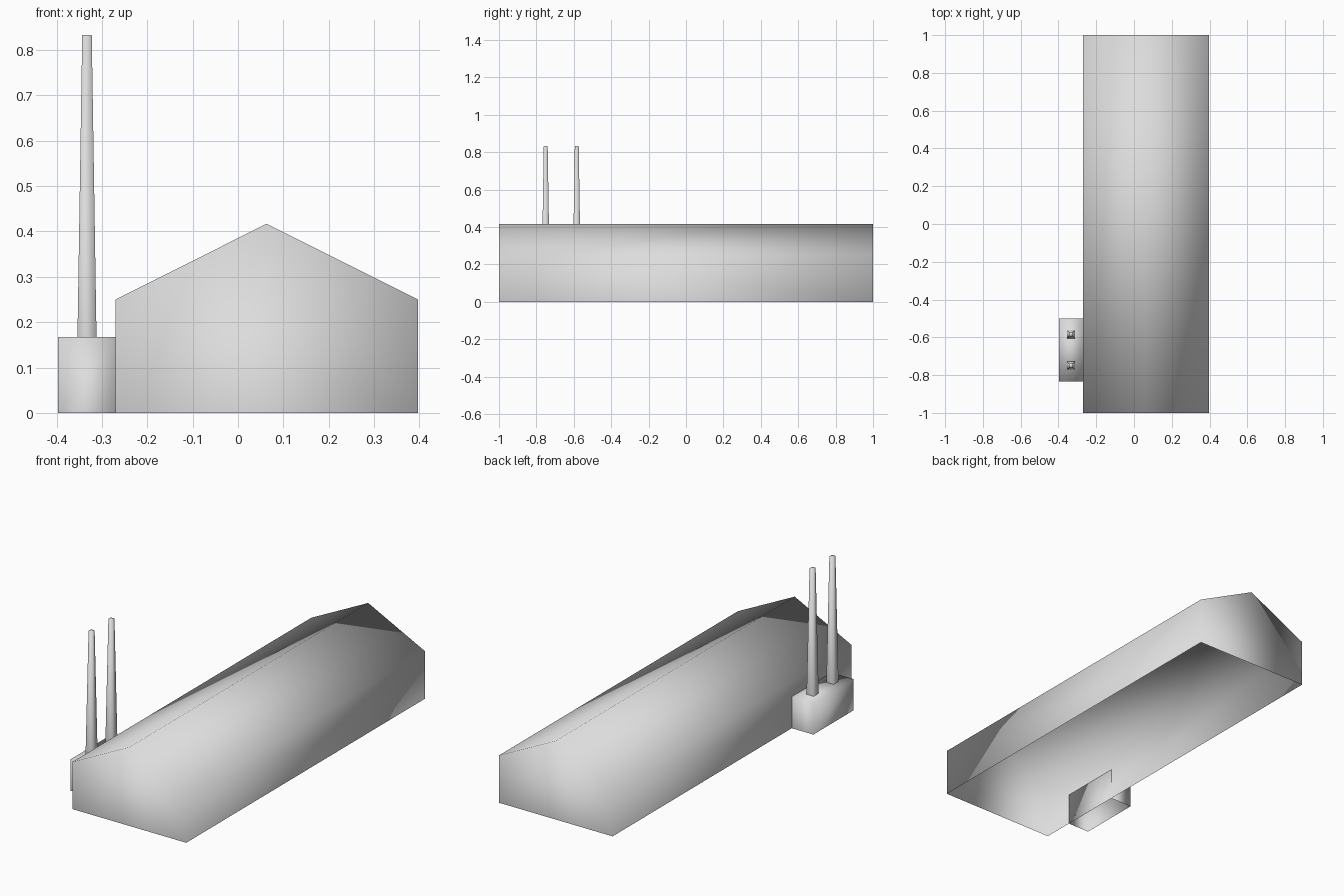
import bpy
import bmesh

cube = bpy.data.objects.get("Cube")
if cube:
    bpy.data.objects.remove(cube, do_unlink=True)

# Single flat colour
grey = bpy.data.materials.new("light grey")
grey.use_nodes = True
colour = (0.72, 0.72, 0.72, 1)
grey.diffuse_color = colour
grey.node_tree.nodes["Principled BSDF"].inputs["Base Color"].default_value = colour


def shell(name, start, end, caps):
    """Smooth skin between two matching rings of points; caps lists closed rings."""
    bm = bmesh.new()
    rings = [[bm.verts.new(p) for p in ring] for ring in (start, end)]
    a, b = rings
    n = len(a)
    for i in range(n):
        j = (i + 1) % n
        bm.faces.new((a[i], a[j], b[j], b[i]))
    if 0 in caps:
        bm.faces.new(a[::-1])
    if 1 in caps:
        bm.faces.new(b)
    # The underside stays open
    bmesh.ops.delete(
        bm, context="FACES_ONLY",
        geom=[f for f in bm.faces if all(v.co.z < 0.001 for v in f.verts)])
    for f in bm.faces:
        f.smooth = True
    mesh = bpy.data.meshes.new(name)
    bm.to_mesh(mesh)
    bm.free()
    mesh.materials.append(grey)
    obj = bpy.data.objects.new(name, mesh)
    bpy.context.collection.objects.link(obj)


def rect(x, y, z, half_x, half_y):
    signs = ((-1, -1), (1, -1), (1, 1), (-1, 1))
    return [(x + sx * half_x, y + sy * half_y, z) for sx, sy in signs]


# Long gabled hall, its end profile carried from back to front, open below
profile = [(-0.27, 0), (0.397, 0), (0.397, 0.25), (0.063, 0.417), (-0.27, 0.25)]
shell("hall", [(x, 1, z) for x, z in profile],
      [(x, -1, z) for x, z in profile], caps=(0, 1))

# Low annex against the side wall
side_x, annex_y, annex_top = -0.333, -0.667, 0.167
shell("annex", rect(side_x, annex_y, 0, 0.0635, 0.167),
      rect(side_x, annex_y, annex_top, 0.0635, 0.167), caps=(1,))

# Two tapering square chimneys on the annex
for name, dy in (("front_chimney", -0.083), ("back_chimney", 0.083)):
    y = annex_y + dy
    shell(name, rect(side_x, y, annex_top, 0.021, 0.021),
          rect(side_x, y, 0.833, 0.0105, 0.0105), caps=(1,))
